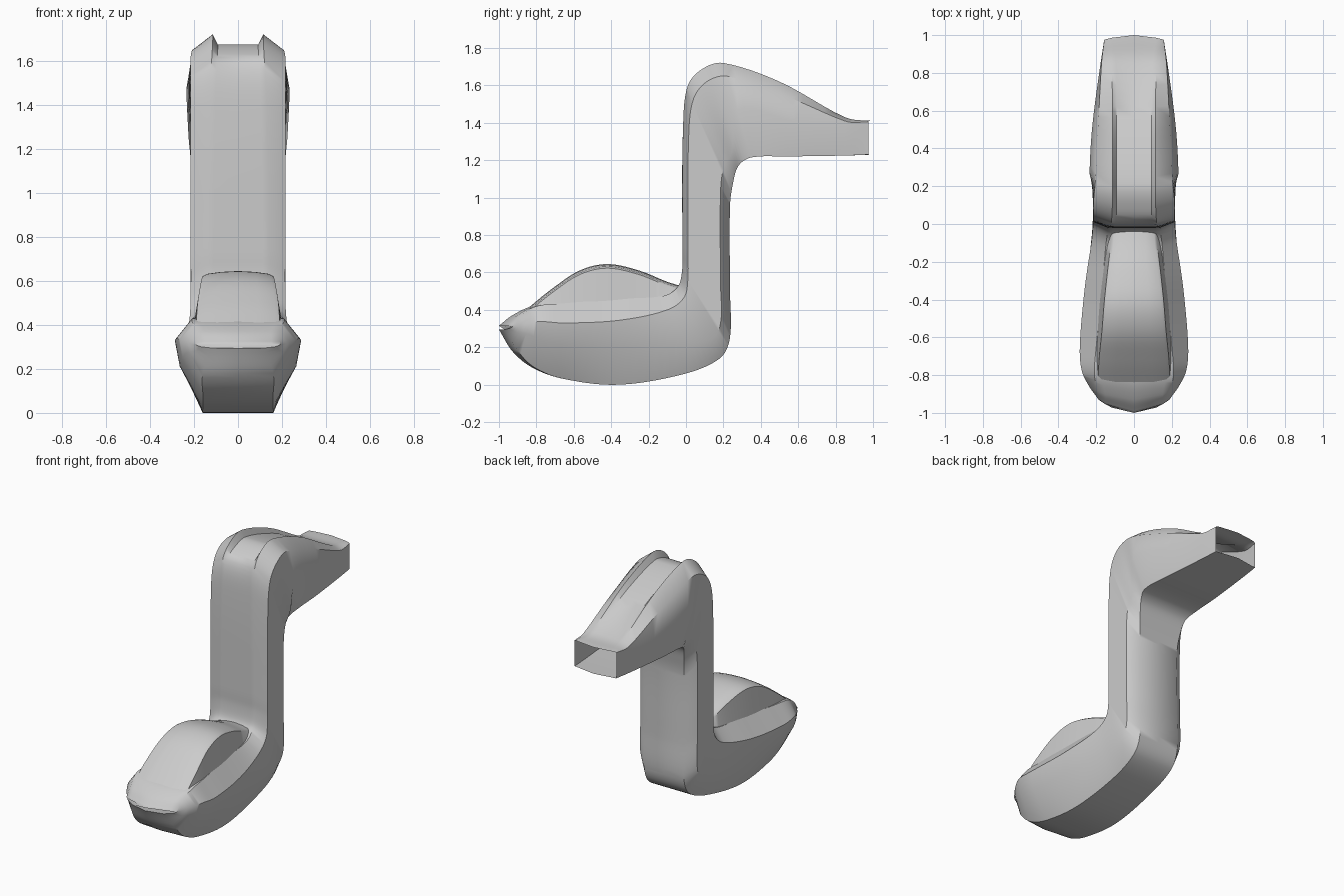
import bpy, bmesh, math
from mathutils import Vector

if "Cube" in bpy.data.objects:
    bpy.data.objects.remove(bpy.data.objects["Cube"])


def smooth_stations(keys, steps):
    """Smoothly interpolate rows of section settings by distance travelled."""
    t = [0.0]
    for a, b in zip(keys, keys[1:]):
        mid = [(b[i] + b[i + 2] - a[i] - a[i + 2]) / 2 for i in (0, 1)]
        t.append(t[-1] + max(math.hypot(*mid), 0.01))
    n = len(keys)

    def slope(i, k):
        lo, hi = max(i - 1, 0), min(i + 1, n - 1)
        return (keys[hi][k] - keys[lo][k]) / (t[hi] - t[lo])

    out = []
    for i in range(n - 1):
        h = t[i + 1] - t[i]
        for s in range(steps):
            u = s / steps
            out.append([(2*u**3 - 3*u*u + 1) * keys[i][k] + (u**3 - 2*u*u + u) * h * slope(i, k)
                        + (3*u*u - 2*u**3) * keys[i + 1][k] + (u**3 - u*u) * h * slope(i + 1, k)
                        for k in range(len(keys[0]))])
    out.append(list(keys[-1]))
    return out


def loft(name, halves, angle, cap_start=True, cap_end=True):
    """Skin half sections (bottom centre to top centre), mirrored across x."""
    bm = bmesh.new()
    rings = []
    for half in halves:
        ring = half + [Vector((-p.x, p.y, p.z)) for p in half[-2:0:-1]]
        rings.append([bm.verts.new(p) for p in ring])
    n = len(rings[0])
    for a, b in zip(rings, rings[1:]):
        for i in range(n):
            j = (i + 1) % n
            bm.faces.new((a[i], a[j], b[j], b[i]))
    if cap_start:
        bm.faces.new(rings[0])
    if cap_end:
        bm.faces.new(rings[-1])
    bmesh.ops.recalc_face_normals(bm, faces=bm.faces)
    me = bpy.data.meshes.new(name)
    bm.to_mesh(me)
    bm.free()
    ob = bpy.data.objects.new(name, me)
    bpy.context.collection.objects.link(ob)
    bpy.ops.object.select_all(action='DESELECT')
    ob.select_set(True)
    bpy.context.view_layer.objects.active = ob
    bpy.ops.object.shade_smooth_by_angle(angle=math.radians(angle))
    return ob


def hull_section(r):
    ay, az, by, bz, wb, wm, tm, ws, ts, wa, groove, bow = r
    shape = [(0, 0), (wb, 0), (wm, tm), (ws, ts), (wa, 1), (wa * 0.8, groove), (0, groove)]
    return [Vector((x, by + (ay - by) * t + bow * x * x, bz + (az - bz) * t)) for x, t in shape]


# Each row: outer/upper y z, inner/lower y z, lower width, side width+height,
# shoulder width+height, top width, groove height, plan curvature
nose = [
    (-1.0, .315, -1.0, .295, .12, .17, .3, .19, .7, .19, 1, 2),
    (-.93, .37, -.93, .18, .16, .225, .5, .235, .75, .19, 1, 1.2),
    (-.82, .42, -.82, .09, .16, .255, .47, .275, .75, .21, 1, .5),
    (-.65, .435, -.65, .03, .16, .265, .45, .287, .74, .2, 1, 0),
    (-.35, .46, -.35, 0, .16, .245, .45, .262, .75, .17, 1, 0),
    (-.12, .475, 0, .06, .15, .222, .4, .226, .82, .15, 1, 0),
]
column = [
    (-.04, .53, .18, .14, .15, .214, .25, .217, .85, .14, 1, 0),
    (-.02, .62, .235, .25, .15, .215, .2, .215, .88, .14, 1, 0),
    (-.02, .75, .235, .5, .15, .215, .2, .215, .88, .14, 1, 0),
    (-.015, 1.4, .235, .95, .15, .215, .2, .215, .88, .13, 1, 0),
    (.01, 1.6, .25, 1.07, .16, .217, .19, .215, .87, .12, .98, 0),
]
boom = [
    (.09, 1.69, .28, 1.17, .18, .225, .17, .215, .87, .115, .93, 0),
    (.2, 1.72, .35, 1.215, .21, .235, .5, .205, .86, .115, .91, 0),
    (.5, 1.62, .55, 1.22, .2, .22, .5, .19, .83, .115, .92, 0),
    (.85, 1.43, .85, 1.225, .17, .177, .5, .172, .9, .12, .98, 0),
    (1.0, 1.41, 1.0, 1.23, .157, .158, .5, .158, .97, .15, 1, -1),
]

# Hull: nose, upright column and boom in one skin, open at the rear
loft("hull", [hull_section(r) for r in smooth_stations(nose + column + boom, 6)], 40, cap_end=False)


# Canopy: y, crown z, base y, base z, crown width, base width
def canopy_section(r):
    y, top, _, base, wt, wb = r
    shape = [(0, base), (wb, base), (wt, top - .022), (wt * .9, top - .013), (wt * .5, top - .004), (0, top)]
    return [Vector((x, y, z)) for x, z in shape]


canopy = [
    (-.85, .405, -.85, .36, .19, .2),
    (-.72, .51, -.72, .38, .185, .205),
    (-.57, .61, -.57, .4, .17, .198),
    (-.42, .645, -.42, .4, .158, .188),
    (-.25, .61, -.25, .4, .14, .172),
    (-.1, .55, -.1, .4, .122, .16),
    (0, .52, 0, .4, .115, .15),
]
loft("canopy", [canopy_section(r) for r in smooth_stations(canopy, 5)], 40)
